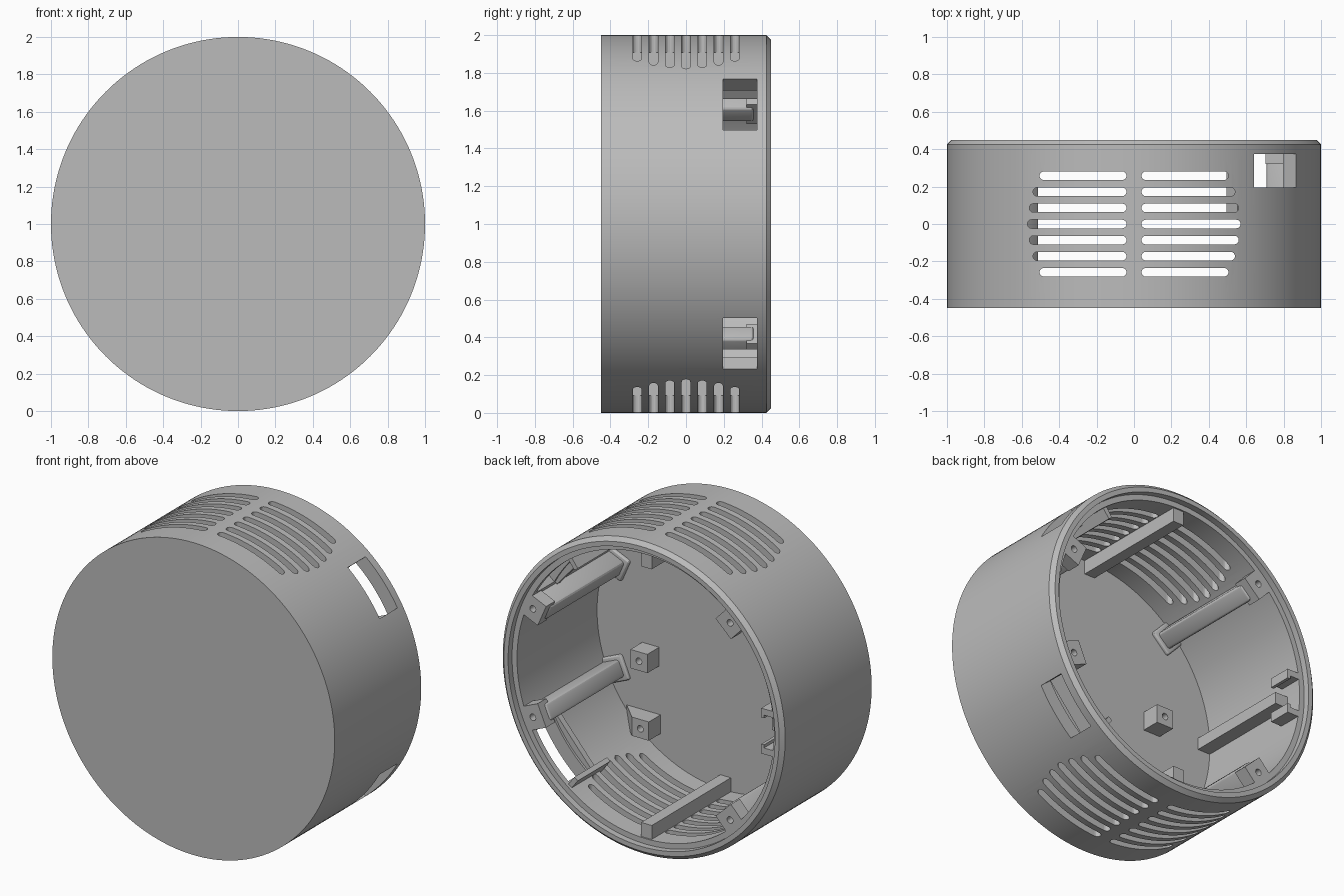
import bpy, bmesh
from math import sin, cos, pi, radians, sqrt
from mathutils import Matrix, Vector

cube = bpy.data.objects.get("Cube")
if cube:
    bpy.data.objects.remove(cube)

grey = bpy.data.materials.new("plain grey")
grey.use_nodes = True
grey.diffuse_color = (0.5, 0.5, 0.5, 1)
grey.node_tree.nodes["Principled BSDF"].inputs["Base Color"].default_value = (0.5, 0.5, 0.5, 1)


def finish(name, bm):
    bmesh.ops.recalc_face_normals(bm, faces=bm.faces)
    mesh = bpy.data.meshes.new(name)
    bm.to_mesh(mesh)
    bm.free()
    mesh.materials.append(grey)
    ob = bpy.data.objects.new(name, mesh)
    bpy.context.collection.objects.link(ob)
    return ob


def cut(target, cutter):
    cutter.hide_render = True
    cutter.hide_set(True)
    mod = target.modifiers.new("cut", 'BOOLEAN')
    mod.operation, mod.solver, mod.object = 'DIFFERENCE', 'EXACT', cutter


def add_box(bm, lo, hi, bevel=0.0):
    lo, hi = Vector(lo), Vector(hi)
    size = hi - lo
    part = bmesh.new()
    bmesh.ops.create_cube(part, size=1, matrix=Matrix.Translation((lo + hi) / 2) @ Matrix.Diagonal((*size, 1)))
    if bevel:
        bmesh.ops.bevel(part, geom=part.edges[:], offset=bevel, segments=3, profile=0.5, affect='EDGES')
    temp = bpy.data.meshes.new("temp")
    part.to_mesh(temp)
    part.free()
    bm.from_mesh(temp)
    bpy.data.meshes.remove(temp)


def polar_box(name, angle, r0, r1, width, y0, y1, bevel=0.0):
    """Box whose long side is radial, turned around the axis of the drum."""
    bm = bmesh.new()
    add_box(bm, (r0, y0, -width / 2), (r1, y1, width / 2), bevel)
    bm.transform(Matrix.Translation((0, 0, 1)) @ Matrix.Rotation(-radians(angle), 4, 'Y'))
    return finish(name, bm)


def rod(bm, x, z, r, y0, y1):
    m = Matrix.Translation((x, (y0 + y1) / 2, z)) @ Matrix.Rotation(pi / 2, 4, 'X')
    bmesh.ops.create_cone(bm, cap_ends=True, segments=24, radius1=r, radius2=r, depth=y1 - y0, matrix=m)


# Drum: closed front, chamfered rim with a recess for a lid
SEG = 160
INNER, FLOOR, LEDGE = 0.91, -0.4, 0.41
profile = [(1, -0.45), (1, 0.425), (0.975, 0.45), (0.945, 0.45),
           (0.945, LEDGE), (INNER, LEDGE), (INNER, FLOOR)]
bm = bmesh.new()
rings = [[bm.verts.new((r * cos(2 * pi * i / SEG), y, 1 + r * sin(2 * pi * i / SEG)))
          for i in range(SEG)] for r, y in profile]
for a, b in zip(rings, rings[1:]):
    for i in range(SEG):
        j = (i + 1) % SEG
        bm.faces.new((a[i], a[j], b[j], b[i]))
bm.faces.new(rings[0])
bm.faces.new(rings[-1])
drum = finish("drum_shell", bm)

# Vent slots through the top and bottom
bm = bmesh.new()
half = 0.023
for k in range(-3, 4):
    y, end = k * 0.086, (0.57, 0.56, 0.54, 0.505)[abs(k)]
    for side in (-1, 1):
        pts = []
        for centre, start in ((end - half, -90), (0.04 + half, 90)):
            for n in range(9):
                t = radians(start + n * 22.5)
                pts.append((side * (centre + half * cos(t)), y + half * sin(t), -0.1))
        face = bm.faces.new([bm.verts.new(p) for p in pts])
        grown = bmesh.ops.extrude_face_region(bm, geom=[face])["geom"]
        bmesh.ops.translate(bm, vec=(0, 0, 2.2), verts=[v for v in grown if isinstance(v, bmesh.types.BMVert)])
cut(drum, finish("vent_cutter", bm))

# Side windows and the small port
for name, angle in (("upper", 40), ("lower", -40)):
    cut(drum, polar_box(name + "_window_cutter", angle, 0.7, 1.2, 0.35, 0.195, 0.375))
cut(drum, polar_box("port_cutter", 180, 0.8, 1.2, 0.19, 0.31, 0.405))

# Ledges inside the windows
for name, s in (("upper", 1), ("lower", -1)):
    polar_box(name + "_window_ledge", s * 53, 0.84, 0.94, 0.03, 0.06, 0.39)
    polar_box(name + "_window_sill", s * 41, 0.87, 0.94, 0.4, 0.14, 0.18)

# Screw posts along the wall, each with a wider drilled boss
bm = bmesh.new()
corners = {"left_upper": 23.5, "left_lower": -23.5, "right_upper": 133.5, "right_lower": -133.5}
for angle in corners.values():
    t = radians(angle)
    rod(bm, 0.87 * cos(t), 1 + 0.87 * sin(t), 0.021, 0.3, 0.5)
holes = finish("screw_hole_cutter", bm)
for name, angle in corners.items():
    post = polar_box(name + "_post", angle, 0.79, 0.95, 0.11, -0.42, 0.36, 0.02)
    boss = polar_box(name + "_boss", angle, 0.8, 0.94, 0.15, 0.32, LEDGE)
    cut(boss, holes)
    cut(post, holes)
    polar_box(name + "_post_foot", angle, 0.765, 0.94, 0.16, -0.42, -0.38, 0.015)

# Plain support bars at top, bottom and right
for name, angle, end in (("top", 90, 0.4), ("bottom", -90, 0.4), ("right", 180, 0.3)):
    polar_box(name + "_bar", angle, 0.82, 0.93, 0.075, -0.42, end)

# Clips beside the port
for name, s in (("upper", 1), ("lower", -1)):
    bm = bmesh.new()
    z = 1 + s * 0.125
    add_box(bm, (-0.93, 0.26, z - 0.02), (-0.82, 0.41, z + 0.02))
    add_box(bm, (-0.84, 0.26, z - 0.02 - s * 0.02), (-0.82, 0.41, z + 0.02 - s * 0.02))
    finish(name + "_port_clip", bm)

# Standoffs on the floor, with screw holes
bm = bmesh.new()
spots = {"right": (-0.47, 1.0), "left": (0.53, 0.82), "lower": (0.52, 0.39)}
for x, z in spots.values():
    rod(bm, x, z, 0.021, -0.36, -0.2)
pilot = finish("standoff_hole_cutter", bm)
for name, (x, z) in spots.items():
    bm = bmesh.new()
    add_box(bm, (x - 0.06, -0.42, z - 0.06), (x + 0.06, -0.28, z + 0.06))
    cut(finish(name + "_standoff", bm), pilot)

# Sloping gusset beside the lower standoff
bm = bmesh.new()
x, z = spots["lower"]
tri = [bm.verts.new((x + dx, y, z - 0.06)) for dx, y in ((0.06, -0.42), (0.2, -0.42), (0.06, -0.28))]
grown = bmesh.ops.extrude_face_region(bm, geom=[bm.faces.new(tri)])["geom"]
bmesh.ops.translate(bm, vec=(0, 0, 0.12), verts=[v for v in grown if isinstance(v, bmesh.types.BMVert)])
finish("lower_standoff_gusset", bm)

# Smooth round walls, keep crisp edges
bpy.ops.object.select_all(action='DESELECT')
for ob in bpy.context.collection.objects:
    if ob.type == 'MESH' and not ob.hide_render:
        ob.select_set(True)
bpy.context.view_layer.objects.active = drum
bpy.ops.object.shade_smooth_by_angle(angle=radians(20))
